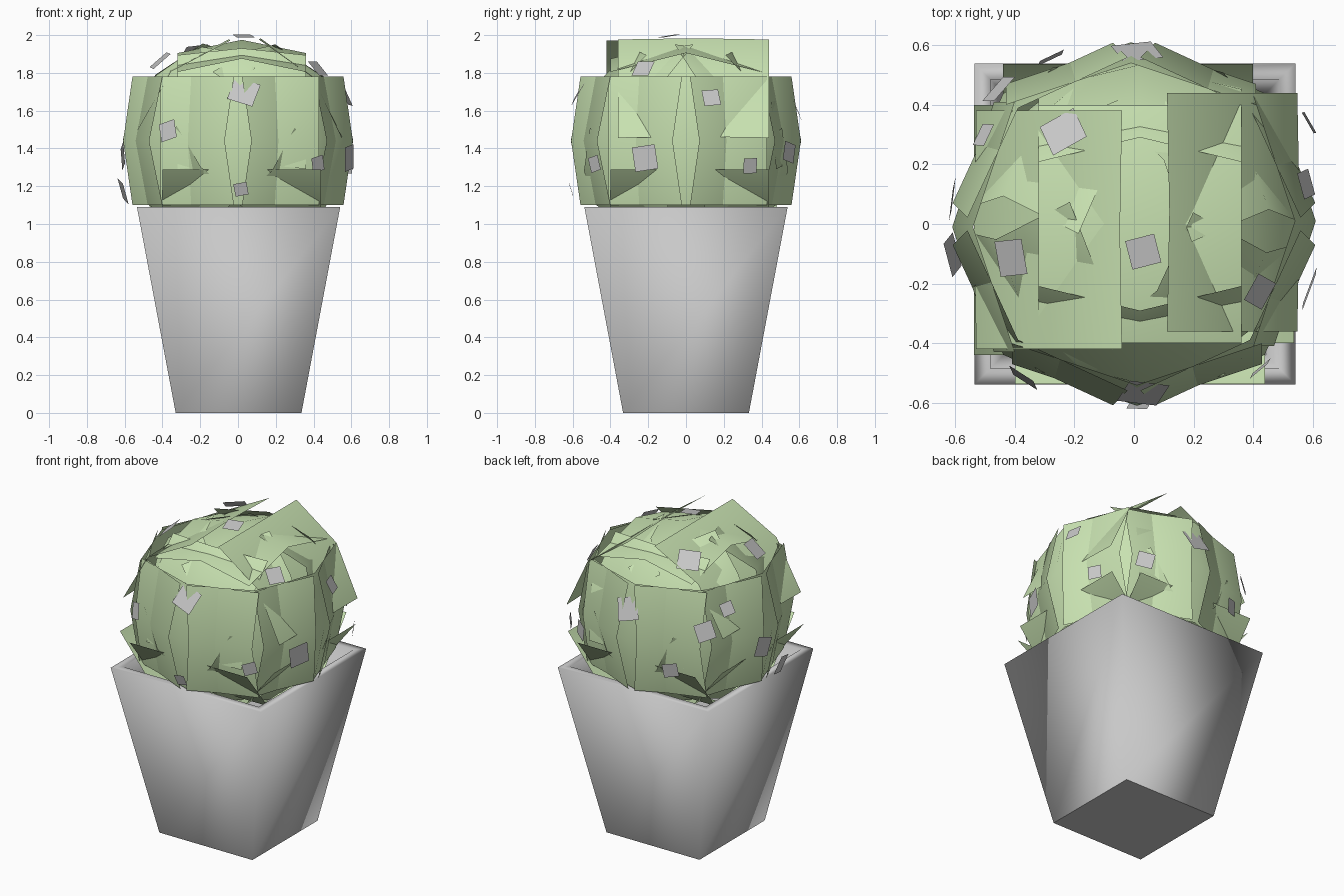
import bpy, bmesh, math
from mathutils import Vector, Matrix

if "Cube" in bpy.data.objects:
    bpy.data.objects.remove(bpy.data.objects["Cube"])

def material(name, rgb):
    m = bpy.data.materials.new(name)
    m.diffuse_color = (*rgb, 1)
    m.use_nodes = True
    m.node_tree.nodes["Principled BSDF"].inputs["Base Color"].default_value = m.diffuse_color
    return m

green = material("leaf green", (0.58, 0.76, 0.44))
grey = material("stone grey", (0.58, 0.58, 0.58))

def finish(bm, name, mat):
    me = bpy.data.meshes.new(name)
    bm.to_mesh(me)
    bm.free()
    me.materials.append(mat)
    ob = bpy.data.objects.new(name, me)
    bpy.context.collection.objects.link(ob)
    return ob

# Pot: square rings from the base up the wall, over the rim and down to the floor
bm = bmesh.new()
rings = []
for half, z in [(0.333, 0), (0.538, 1.09), (0.485, 1.09), (0.44, 0.86)]:
    rings.append([bm.verts.new((sx * half + 0.003, sy * half, z))
                  for sx, sy in [(-1, -1), (1, -1), (1, 1), (-1, 1)]])
for a, b in zip(rings, rings[1:]):
    for i in range(4):
        bm.faces.new((a[i], a[(i + 1) % 4], b[(i + 1) % 4], b[i])).smooth = True
bm.faces.new(rings[0][::-1])
bm.faces.new(rings[-1])
for r in (rings[0], rings[-1]):
    for i in range(4):
        bm.edges.get((r[i], r[(i + 1) % 4])).smooth = False
finish(bm, "pot", grey)

CENTRE = Vector((0, 0, 1.44))

def frame(d):
    """Right and up vectors of a card facing along d."""
    r = Vector((0, 0, 1)).cross(d)
    r = r.normalized() if r.length > 1e-3 else Vector((1, 0, 0))
    return r, d.cross(r)

def card(bm, az, el, w, h, R, roll=0, bw=0.06, bh=0.06, shift=0):
    """Leaf card folded back by bw at its sides and bh at top and bottom."""
    az, el = math.radians(az), math.radians(el)
    d = Vector((math.cos(el) * math.cos(az), math.cos(el) * math.sin(az), math.sin(el)))
    if el > 1.55:
        d = Vector((0, 0, 1))
    r, u = frame(d)
    q = Matrix.Rotation(math.radians(roll), 3, d)
    r, u = q @ r, q @ u
    g = [[bm.verts.new(CENTRE + d * (R - bw * s * s - bh * t * t)
                       + r * (s * w / 2 + shift) + u * t * h / 2)
          for s in (-1, 0, 1)] for t in (-1, 0, 1)]
    for j in range(2):
        for i in range(2):
            bm.faces.new((g[j][i], g[j][i + 1], g[j + 1][i + 1], g[j + 1][i])).smooth = True

# Bush: folded leaf cards in rings round a ball
bm = bmesh.new()
for k in range(4):
    a = 90 * k
    card(bm, a, 0, 0.84, 0.68, 0.61, bw=0.14, bh=0.07, shift=0.01)          # sides
    card(bm, a + 45, 0, 0.76, 0.68, 0.62, bw=0.14, bh=0.07)                 # corners
    card(bm, a, -52, 0.84, 0.66, 0.53, bw=0.0, bh=0.08, shift=0.02)         # lower skirt
    card(bm, a + 45, -30, 0.56, 0.50, 0.58, roll=(25, -20, 30, -25)[k])     # lower corners
    card(bm, a + 42, 33, 0.56, 0.60, 0.575, roll=(-18, 20, -14, 18)[k],
         bw=0.08, bh=0.13)                                                  # upper corners
card(bm, 0, 40, 0.80, 0.68, 0.53, bw=0.01, bh=0.09, shift=0.04)             # upper right
card(bm, 180, 46, 0.80, 0.68, 0.52, bw=0.01, bh=0.10, shift=0.02)           # upper left
for a, sh in [(90, -0.02), (270, 0.02)]:
    card(bm, a, 24, 0.68, 0.66, 0.585, bw=0.09, bh=0.12, shift=sh)          # upper front, back
card(bm, 0, 90, 0.68, 0.80, 0.535, bw=0.07, bh=0.10, shift=0.02)            # crown
finish(bm, "bush_leaves", green)

# Blossoms: small square plates facing outwards (x, y, z, size)
blossoms = [
    (.03, -.55, 1.69, .14), (-.36, -.50, 1.49, .10), (.41, -.47, 1.32, .08),
    (.015, -.59, 1.19, .07), (.57, -.21, 1.35, .13), (.56, .13, 1.66, .09),
    (.57, .33, 1.31, .08), (.41, -.22, 1.81, .10), (.03, -.09, 1.975, .10),
    (-.40, -.11, 1.85, .12), (-.23, .30, 1.89, .13), (.36, .53, 1.38, .10),
    (-.59, -.10, 1.18, .12), (-.59, .08, 1.36, .12), (.01, .56, 1.62, .14),
    (-.44, .44, 1.55, .11), (-.49, .29, 1.65, .08), (-.27, .54, 1.30, .09),
]
bm = bmesh.new()
for k, (x, y, z, s) in enumerate(blossoms):
    p = Vector((x, y, z))
    d = (p - CENTRE + Vector((0, 0, 0.06))).normalized()
    r, u = frame(d)
    q = Matrix.Rotation(math.radians((k * 37) % 40 - 20), 3, d)
    r, u = q @ r * s / 2, q @ u * s / 2
    bm.faces.new([bm.verts.new(p + d * 0.02 + r * i + u * j)
                  for i, j in [(-1, -1), (1, -1), (1, 1), (-1, 1)]])
finish(bm, "blossoms", grey)
